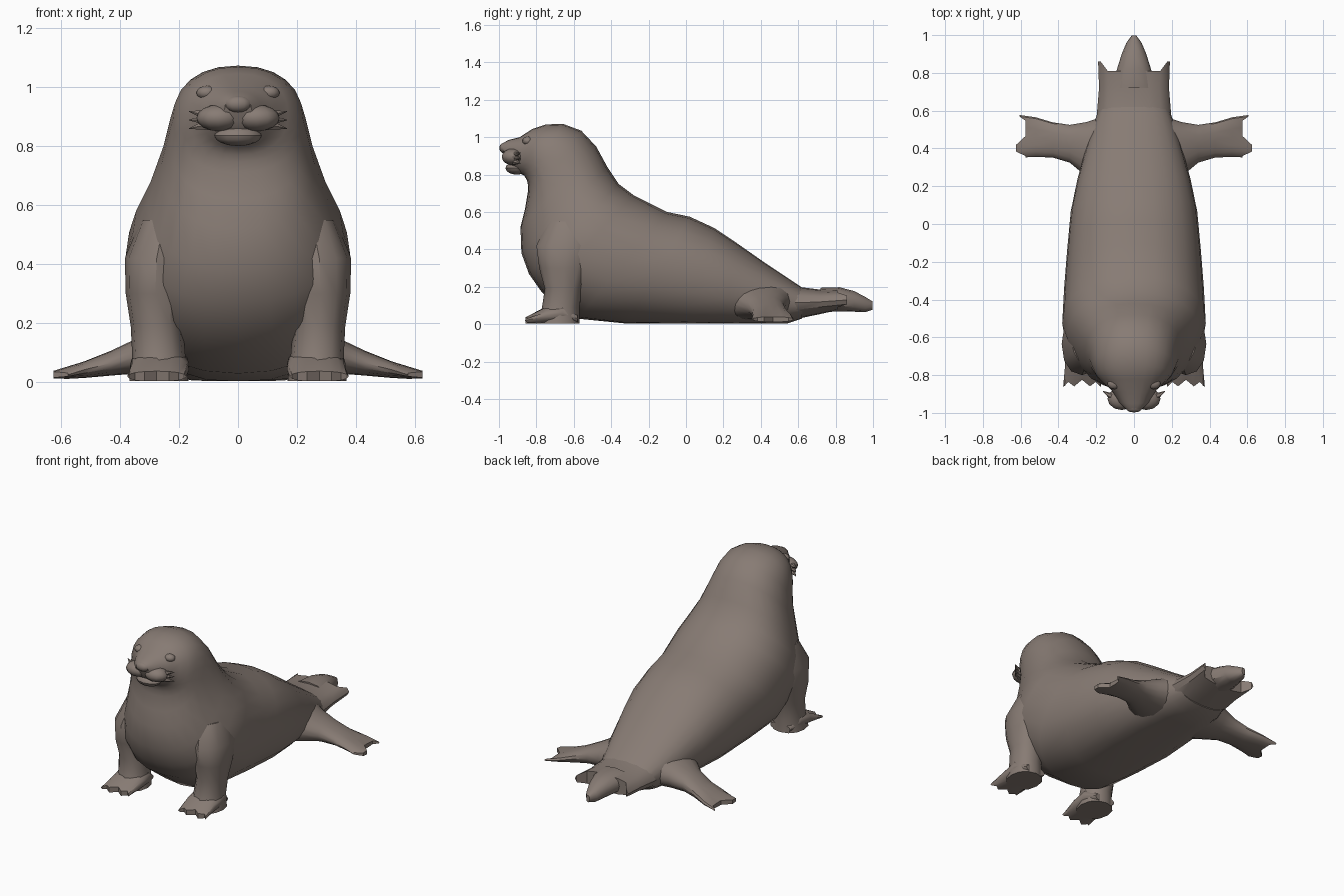
import bpy, bmesh, math
from mathutils import Vector

fur = bpy.data.materials.new("brown_grey_fur")
fur.diffuse_color = (0.245, 0.2, 0.175, 1)


def finish(name, bm, angle=35):
    for v in bm.verts:
        v.co.z = max(v.co.z, 0.004)          # everything rests flat on the ground
    bmesh.ops.recalc_face_normals(bm, faces=bm.faces)
    mesh = bpy.data.meshes.new(name)
    bm.to_mesh(mesh)
    bm.free()
    ob = bpy.data.objects.new(name, mesh)
    bpy.context.collection.objects.link(ob)
    mesh.materials.append(fur)
    bpy.ops.object.select_all(action='DESELECT')
    ob.select_set(True)
    bpy.context.view_layer.objects.active = ob
    bpy.ops.object.shade_smooth_by_angle(angle=math.radians(angle))
    return ob


def loft(name, sections, n=16, power=2.2, tip_dir=None, tip=None, angle=35):
    """Skin superellipse sections (centre, half axis u, half axis v)."""
    bm = bmesh.new()
    rings = []
    for k, (c, u, v) in enumerate(sections):
        ring = []
        for i in range(n):
            a = 2 * math.pi * i / n
            cu, sv = math.cos(a), math.sin(a)
            p = (Vector(c)
                 + Vector(u) * math.copysign(abs(cu) ** (2 / power), cu)
                 + Vector(v) * math.copysign(abs(sv) ** (2 / power), sv))
            if tip and k == len(sections) - 1:
                p += Vector(tip_dir) * tip(cu)   # scalloped toes
            ring.append(bm.verts.new(p))
        rings.append(ring)
    for r, q in zip(rings, rings[1:]):
        for i in range(n):
            j = (i + 1) % n
            bm.faces.new((r[i], r[j], q[j], q[i]))
    for r in (rings[0], rings[-1]):
        bmesh.ops.triangulate(bm, faces=[bm.faces.new(r)])
    return finish(name, bm, angle)


def blob(name, centre, size):
    bm = bmesh.new()
    bmesh.ops.create_uvsphere(bm, u_segments=12, v_segments=8, radius=1)
    for v in bm.verts:
        v.co = Vector([v.co[i] * size[i] + centre[i] for i in range(3)])
    return finish(name, bm)


# Body and head: upper (y, z), lower (y, z), half width, from nose to rump
profile = [
    (-0.985, 0.965, -0.965, 0.885, 0.045),
    (-0.95, 0.985, -0.925, 0.825, 0.085),
    (-0.89, 1.0, -0.865, 0.795, 0.12),
    (-0.82, 1.045, -0.85, 0.77, 0.17),
    (-0.75, 1.068, -0.845, 0.745, 0.2),
    (-0.66, 1.072, -0.845, 0.71, 0.22),
    (-0.56, 1.035, -0.86, 0.62, 0.237),
    (-0.48, 0.95, -0.885, 0.52, 0.26),
    (-0.42, 0.84, -0.88, 0.38, 0.305),
    (-0.36, 0.75, -0.84, 0.27, 0.355),
    (-0.28, 0.69, -0.77, 0.17, 0.38),
    (-0.1, 0.6, -0.58, 0.03, 0.37),
    (0.02, 0.575, -0.32, 0.0, 0.355),
    (0.15, 0.515, -0.02, -0.02, 0.335),
    (0.27, 0.435, 0.2, -0.02, 0.3),
    (0.42, 0.33, 0.42, -0.01, 0.25),
    (0.54, 0.25, 0.54, 0.0, 0.21),
    (0.63, 0.19, 0.62, 0.03, 0.18),
]
loft("body", [((0, (a + c) / 2, (b + d) / 2), (w, 0, 0), (0, (a - c) / 2, (b - d) / 2))
              for a, b, c, d, w in profile], n=24, power=2.25)

# Tail base with two corner points, and a long centre lobe
loft("tail", [((0, y, z), (w, 0, 0), (0, 0, h)) for y, z, w, h in
              [(0.48, 0.12, 0.2, 0.11), (0.6, 0.115, 0.195, 0.085),
               (0.72, 0.12, 0.185, 0.065), (0.81, 0.13, 0.19, 0.055)]],
     tip_dir=(0, 1, 0), tip=lambda u: 0.05 if abs(u) > 0.85 else 0.0)
loft("tail_lobe", [((0, y, z), (w, 0, 0), (0, 0, h)) for y, z, w, h in
                   [(0.72, 0.13, 0.12, 0.065), (0.82, 0.133, 0.09, 0.065),
                    (0.9, 0.122, 0.065, 0.055), (0.96, 0.105, 0.04, 0.04),
                    (0.998, 0.1, 0.012, 0.022)]], n=12)

for s, side in ((1, "right"), (-1, "left")):
    # Front leg, broad at the shoulder
    loft("front_leg_" + side, [((s * x, y, z), (rx, 0, 0), (0, ry, 0)) for x, y, z, rx, ry in
         [(0.25, -0.6, 0.55, 0.08, 0.14), (0.275, -0.635, 0.42, 0.108, 0.165),
          (0.28, -0.65, 0.3, 0.1, 0.135), (0.275, -0.655, 0.19, 0.088, 0.1),
          (0.268, -0.67, 0.09, 0.09, 0.1), (0.268, -0.68, 0.0, 0.1, 0.11)]], n=12)
    # Front foot with webbed toes
    loft("front_foot_" + side, [((s * x, y, z), (w, 0, 0), (0, 0, h)) for x, y, z, w, h in
         [(0.265, -0.58, 0.03, 0.07, 0.025), (0.265, -0.66, 0.06, 0.1, 0.06),
          (0.265, -0.75, 0.045, 0.1, 0.048), (0.275, -0.825, 0.02, 0.1, 0.018)]],
         tip_dir=(0, -1, 0),
         tip=lambda u: 0.035 * abs(math.cos(1.5 * math.pi * u + math.pi * 0.5)) ** 0.7)
    # Hind flipper swept out sideways with notched tip
    loft("hind_flipper_" + side, [((s * x, y, z), (0, w, 0), (0, 0, h)) for x, y, z, w, h in
         [(0.16, 0.37, 0.13, 0.2, 0.11), (0.25, 0.395, 0.11, 0.145, 0.085),
          (0.34, 0.425, 0.09, 0.1, 0.06), (0.43, 0.445, 0.065, 0.093, 0.042),
          (0.52, 0.46, 0.043, 0.105, 0.028), (0.575, 0.465, 0.026, 0.112, 0.014)]],
         tip_dir=(s, 0, 0),
         tip=lambda u: 0.03 if u > 0.85 else (0.05 if -0.75 < u < -0.3 else 0.0))
    # Face: whisker pads, whisker tufts, eyes, brows
    blob("whisker_pad_" + side, (s * 0.065, -0.925, 0.895), (0.075, 0.06, 0.045))
    blob("eye_" + side, (s * 0.105, -0.845, 0.98), (0.036, 0.03, 0.024))
    for dz in (-0.022, 0.0, 0.022):
        loft("whisker_tuft_" + side, [((s * x, y, 0.888 + dz * f), (0, r, 0), (0, 0, r * 0.8))
             for x, y, r, f in [(0.09, -0.92, 0.024, 0.8), (0.135, -0.905, 0.014, 1.0),
                                (0.165, -0.885, 0.002, 1.3)]], n=6)

# Nose and lower jaw
blob("nose", (0, -0.972, 0.942), (0.045, 0.026, 0.028))
blob("lower_jaw", (0, -0.905, 0.835), (0.08, 0.06, 0.035))
